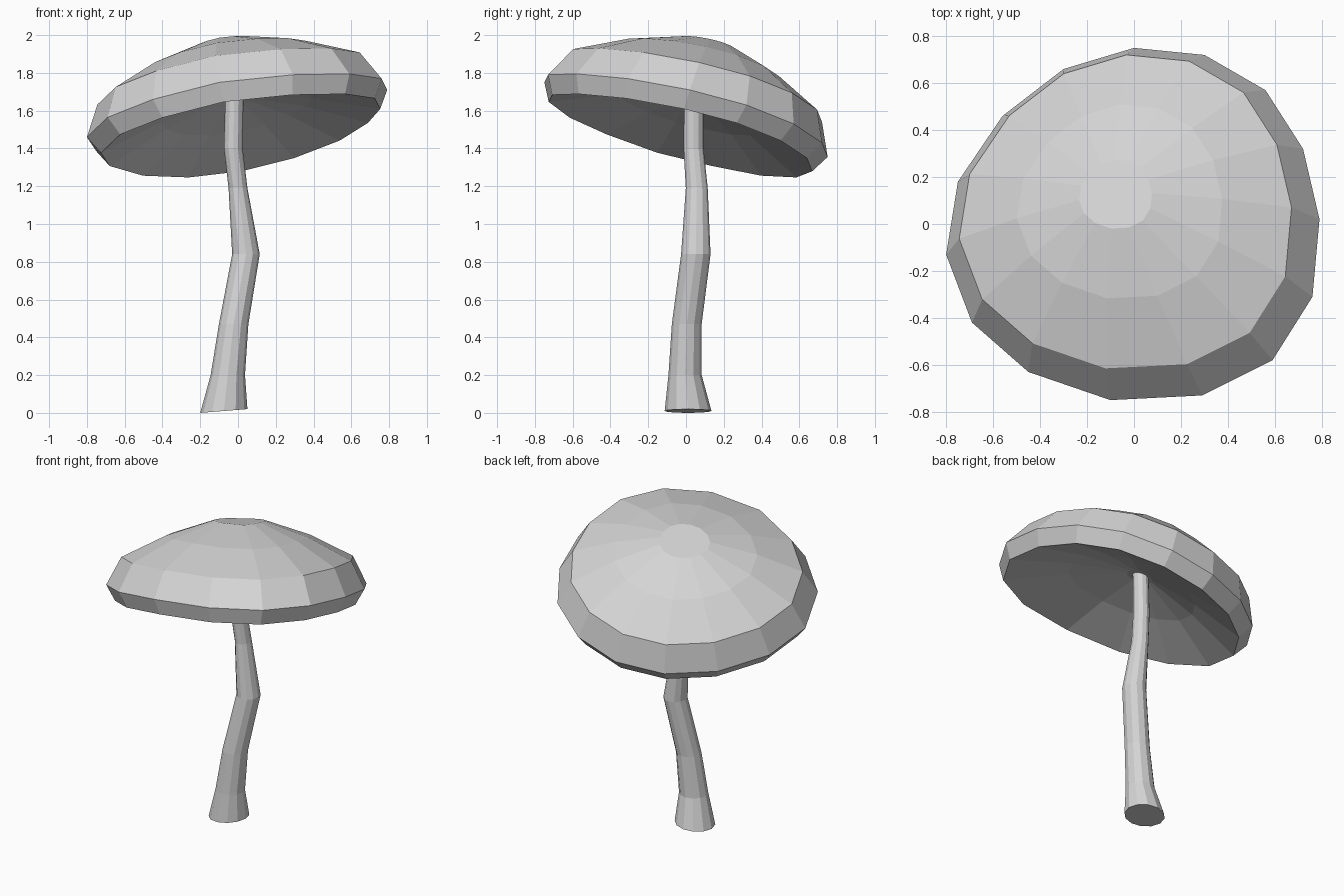
import bpy
import bmesh
import math

cube = bpy.data.objects.get("Cube")
if cube:
    bpy.data.objects.remove(cube, do_unlink=True)

# Plain grey for the whole mushroom
grey = bpy.data.materials.new("light_grey")
grey.use_nodes = True
colour = (0.66, 0.66, 0.66, 1.0)
grey.diffuse_color = colour
grey.node_tree.nodes["Principled BSDF"].inputs["Base Color"].default_value = colour


def loft(name, rings):
    """Skin a stack of equal-length rings and close both ends."""
    bm = bmesh.new()
    loops = [[bm.verts.new(p) for p in ring] for ring in rings]
    for low, high in zip(loops, loops[1:]):
        for i in range(len(low)):
            j = (i + 1) % len(low)
            bm.faces.new((low[i], low[j], high[j], high[i]))
    bm.faces.new(loops[0][::-1])
    bm.faces.new(loops[-1])
    bmesh.ops.recalc_face_normals(bm, faces=bm.faces)
    mesh = bpy.data.meshes.new(name)
    bm.to_mesh(mesh)
    bm.free()
    mesh.materials.append(grey)
    obj = bpy.data.objects.new(name, mesh)
    bpy.context.collection.objects.link(obj)
    return obj


# Stem: centre x, centre y, z, radius x, radius y
STEM = [
    (-.075, .011, .016, .125, .124),
    (-.054, -.005, .2, .091, .088),
    (-.023, .004, .47, .078, .079),
    (.042, .052, .84, .073, .078),
    (0, .057, 1.19, .05, .058),
    (-.025, .04, 1.4, .05, .053),
    (-.018, .04, 1.75, .048, .05),
]
SIDES = 12


def stem_ring(cx, cy, z, rx, ry):
    tilt = .08 if z < .1 else 0     # the foot is cut slightly askew
    ring = []
    for i in range(SIDES):
        a = math.tau * i / SIDES
        x = cx + rx * math.cos(a)
        ring.append((x, cy + ry * math.sin(a), z + tilt * x))
    return ring


loft("stem", [stem_ring(*s) for s in STEM])

# Cap: one uneven, tilted rim outline, scaled and lifted along a leaning axis
RIM = [(.79, .02, 1.71), (.72, .32, 1.63), (.56, .57, 1.53), (.3, .72, 1.43),
       (0, .75, 1.355), (-.3, .66, 1.32), (-.56, .46, 1.33), (-.75, .18, 1.385),
       (-.8, -.13, 1.46), (-.69, -.42, 1.565), (-.45, -.63, 1.66),
       (-.1, -.75, 1.75), (.29, -.73, 1.79), (.59, -.58, 1.795), (.76, -.31, 1.77)]
MIDDLE = 1.56
# Scale and lift, from the middle of the underside, round the lip, to the crown
PROFILE = [(.1, .11), (.5, .03), (.93, -.095), (1, 0), (.89, .17), (.55, .31), (.195, .41)]


def cap_ring(scale, lift):
    return [(x * scale - .19 * lift,
             y * scale + .31 * lift,
             MIDDLE + scale * (z - MIDDLE) + .95 * lift) for x, y, z in RIM]


loft("cap", [cap_ring(*p) for p in PROFILE])
